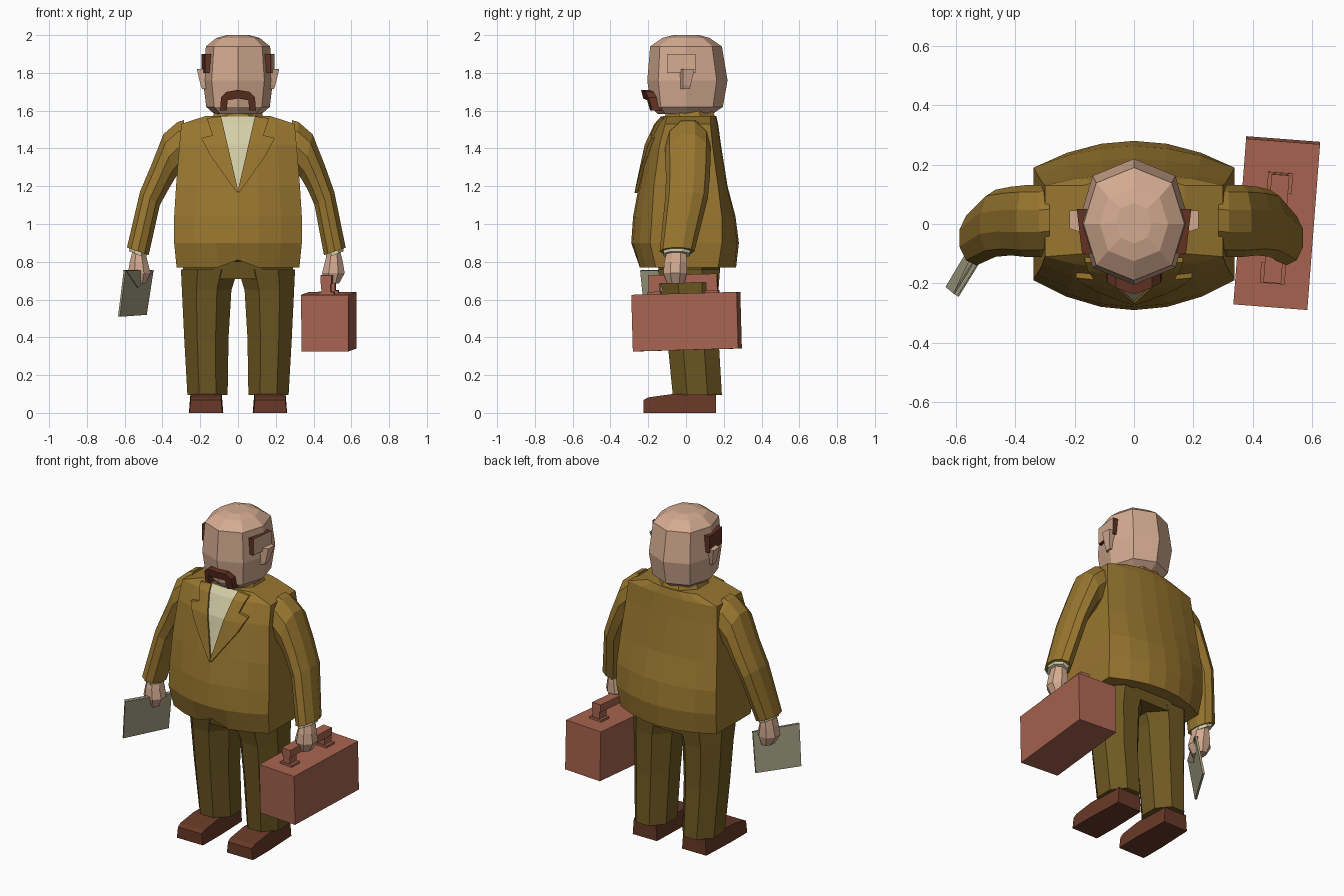
import bpy, bmesh, math
from mathutils import Vector, Matrix

if "Cube" in bpy.data.objects:
    bpy.data.objects.remove(bpy.data.objects["Cube"])


def material(name, rgb):
    m = bpy.data.materials.new(name)
    m.diffuse_color = [(c / 255 / 12.92 if c < 11 else ((c / 255 + .055) / 1.055) ** 2.4) for c in rgb] + [1]
    m.use_nodes = True
    m.node_tree.nodes["Principled BSDF"].inputs["Base Color"].default_value = m.diffuse_color
    return m


JACKET = material("mustard_jacket", (152, 118, 47))
TROUSER = material("olive_trousers", (110, 88, 34))
SKIN = material("skin", (212, 171, 145))
HAIR = material("dark_brown_hair", (98, 50, 34))
SHOE = material("brown_leather", (104, 57, 39))
CREAM = material("cream_shirt", (212, 206, 167))
PAPER = material("grey_paper", (160, 156, 128))
CASE = material("red_brown_case", (168, 100, 80))


def finish(name, bm, *mats):
    bmesh.ops.recalc_face_normals(bm, faces=bm.faces)
    me = bpy.data.meshes.new(name)
    bm.to_mesh(me)
    bm.free()
    for m in mats:
        me.materials.append(m)
    ob = bpy.data.objects.new(name, me)
    bpy.context.collection.objects.link(ob)
    return ob


def loft(name, rings, mat):
    """Skin a list of equal-sized closed rings and cap both ends."""
    bm = bmesh.new()
    rows = [[bm.verts.new(p) for p in r] for r in rings]
    n = len(rows[0])
    for a, b in zip(rows, rows[1:]):
        for i in range(n):
            bm.faces.new((a[i], a[(i + 1) % n], b[(i + 1) % n], b[i]))
    bm.faces.new(rows[0])
    bm.faces.new(rows[-1])
    return finish(name, bm, mat)


def limb_ring(s, outer, inner, yf, yb, n=8):
    """Flat-sided oval spanning outer..inner (x, z) and yf..yb."""
    k = 1 / math.cos(math.pi / n)
    (ox, oz), (ix, iz) = outer, inner
    pts = []
    for i in range(n):
        a = (i + .5) * 2 * math.pi / n
        c, d = math.cos(a) * k / 2, math.sin(a) * k / 2
        pts.append((s * ((ox + ix) / 2 + (ox - ix) * c), (yf + yb) / 2 + (yb - yf) * d,
                    (oz + iz) / 2 + (oz - iz) * c))
    return pts


def flat_ring(s, z, x0, x1, yf, yb, n=8):
    return limb_ring(s, (x1, z), (x0, z), yf, yb, n)


def box(name, lo, hi, mat, xf=None):
    bm = bmesh.new()
    bmesh.ops.create_cube(bm, size=1)
    for v in bm.verts:
        v.co = Vector([lo[i] + (v.co[i] + .5) * (hi[i] - lo[i]) for i in range(3)])
    if xf:
        bm.transform(xf)
    return finish(name, bm, mat)


# Jacket body: z, half width, front y, front corner y, back y, back corner y
BODY = [(.77, .325, -.255, -.16, .265, .17), (.90, .338, -.29, -.19, .28, .19),
        (1.04, .338, -.28, -.18, .262, .19), (1.20, .328, -.25, -.17, .22, .17),
        (1.42, .31, -.205, -.14, .185, .14), (1.53, .30, -.155, -.11, .17, .13),
        (1.572, .17, -.12, -.10, .16, .13)]
STEPS = [-1, -.67, -.33, 0, .33, .67, 1]
rings = []
for z, w, yf, yfc, yb, ybc in BODY:
    notch = .04 if z < .8 else 0
    front = [(t * w, yfc + (yf - yfc) * (1 - t * t), z + (notch if t == 0 else 0)) for t in STEPS]
    back = [(t * w, ybc + (yb - ybc) * (1 - t * t), z) for t in reversed(STEPS)]
    rings.append(front + back)
loft("jacket_body", rings, JACKET)


def front_y(x, z):
    """Depth of the jacket front at x, z."""
    for a, b in zip(BODY, BODY[1:]):
        if z <= b[0] or b is BODY[-1]:
            f = (z - a[0]) / (b[0] - a[0])
            w, yf, yc = (a[i] + (b[i] - a[i]) * f for i in (1, 2, 3))
            return yc + (yf - yc) * (1 - min(1, (x / w) ** 2))


def front_plate(name, pts, lift, mat):
    """Outline in x, z draped over the jacket front, with a folded-back rim."""
    bm = bmesh.new()
    bm.faces.new([bm.verts.new((x, 0, z)) for x, z in pts])
    cuts = [((0, 0, r[0]), (0, 0, 1)) for r in BODY] + [((x, 0, 0), (1, 0, 0)) for x in (-.1, 0, .1)]
    for co, no in cuts:
        bmesh.ops.bisect_plane(bm, geom=bm.verts[:] + bm.edges[:] + bm.faces[:], plane_co=co, plane_no=no)
    bmesh.ops.triangulate(bm, faces=bm.faces)
    for v in bm.verts:
        v.co.y = front_y(v.co.x, v.co.z) - lift
    rim = [e for e in bm.edges if e.is_boundary]
    new = bmesh.ops.extrude_edge_only(bm, edges=rim)["geom"]
    for v in new:
        if isinstance(v, bmesh.types.BMVert):
            v.co.y += lift + .01
    return finish(name, bm, mat)


front_plate("shirt_front", [(-.1, 1.568), (.1, 1.568), (0, 1.17)], .006, CREAM)
for s, side in ((-1, "left"), (1, "right")):
    front_plate(side + "_lapel", [(s * x, z) for x, z in (
        (.09, 1.57), (.165, 1.56), (.135, 1.47), (.195, 1.455), (.145, 1.36), (.005, 1.165), (0, 1.18))],
        .016, JACKET)

# Collar around the neck
loft("collar", [flat_ring(1, z, -r, r, -r + .02, r + .02) for z, r in ((1.55, .14), (1.605, .12))], JACKET)

# Head: rings with a corner at front and back; z, half width, front y, back y
rings = []
for z, w, yf, yb in ((1.582, .125, -.15, .14), (1.62, .168, -.185, .195), (1.76, .186, -.205, .22),
                     (1.94, .17, -.19, .19), (1.985, .115, -.125, .125), (2.0, .06, -.065, .07)):
    ring = []
    for i in range(8):
        a = i * math.pi / 4
        ring.append((w * math.sin(a) * (1.06 if i % 2 else 1),
                     (yf + yb) / 2 + (yb - yf) / 2 * math.cos(a) * (1.03 if i % 2 else 1), z))
    rings.append(ring)
loft("head", rings, SKIN)

# Ears and side hair
for s, side in ((-1, "left"), (1, "right")):
    loft(side + "_ear", [[(s * x0, -.035, z), (s * x1, -.015, z), (s * x1, yb, z), (s * x0, yb, z)]
                         for z, x0, x1, yb in ((1.715, .16, .19, .02), (1.735, .16, .198, .025),
                                               (1.82, .16, .218, .045))], SKIN)
    hair = loft(side + "_side_hair", [[(s * .13, -.1, z), (s * .175, -.1, z), (s * .193, .05, z), (s * .15, .05, z)]
                                      for z in (1.80, 1.90)], HAIR)
    if s > 0:  # outer face of this patch is bare skin
        hair.data.materials.append(SKIN)
        for p in hair.data.polygons:
            p.material_index = int(p.normal.x > .8)

# Moustache: arch outline extruded out of the face
arch = [(-.095, 1.60), (-.09, 1.67), (-.06, 1.70), (0, 1.71), (.06, 1.70), (.09, 1.67), (.095, 1.60),
        (.06, 1.60), (.055, 1.655), (0, 1.665), (-.055, 1.655), (-.06, 1.60)]
loft("moustache", [[(x, -.13, z) for x, z in arch],
                   [(x, -.235 + .33 * abs(x) + .25 * (1.7 - z), z) for x, z in arch]], HAIR)

# Arms, cuffs and hands
for s, side in ((-1, "left"), (1, "right")):
    e = .018 if s < 0 else 0
    loft(side + "_sleeve", [limb_ring(s, *r, n=10) for r in (
        ((.285, 1.55), (.285, 1.28), -.10, .125), ((.32, 1.54), (.31, 1.27), -.105, .125),
        ((.395, 1.475), (.335, 1.24), -.105, .125), ((.46, 1.31), (.37, 1.18), -.10, .12),
        ((.51 + e / 2, 1.17), (.405 + e / 2, 1.10), -.105, .11),
        ((.57 + e, .875), (.455 + e, .835), -.135, .04))], JACKET)
    loft(side + "_cuff", [limb_ring(s, *r) for r in (
        ((.557 + e, .89), (.462 + e, .85), -.12, .025),
        ((.558 + e, .855), (.468 + e, .82), -.12, .02))], CREAM)
    loft(side + "_hand", [flat_ring(s, *r) for r in (
        (.86, .475 + e, .54 + e, -.10, .0), (.80, .46 + e, .555 + e, -.115, .005),
        (.74, .445 + e, .565 + e, -.12, .005), (.685, .47 + e, .535 + e, -.10, -.01))], SKIN)

# Trousers and shoes
loft("trouser_seat", [flat_ring(1, z, -w, w, yf, yb) for z, w, yf, yb in (
    (.71, .285, -.135, .175), (.83, .30, -.16, .185))], TROUSER)
for s, side in ((-1, "left"), (1, "right")):
    loft(side + "_trouser_leg", [flat_ring(s, *r) for r in (
        (.095, .055, .268, -.07, .19), (.40, .05, .285, -.10, .172),
        (.65, .035, .297, -.125, .172), (.76, .0, .302, -.15, .18))], TROUSER)
    loft(side + "_shoe", [[(s * x0, y, 0), (s * x1, y, 0), (s * (x1 - .008), y, h), (s * (x0 + .008), y, h)]
                          for y, x0, x1, h in ((-.225, .082, .258, .068), (-.20, .08, .26, .082),
                                               (-.07, .078, .26, .1), (.16, .085, .25, .1))], SHOE)

# Briefcase with handle, turned slightly
xf = (Matrix.Translation((.481, .003, .483)) @ Matrix.Rotation(math.radians(-4.4), 4, 'Z')
      @ Matrix.Rotation(math.radians(1.6), 4, 'X'))
box("briefcase", (-.125, -.28, -.15), (.125, .28, .15), CASE, xf)
for name, y in (("front", -.165), ("back", .14)):
    box("handle_post_" + name, (-.025, y - .03, .145), (.025, y + .03, .24), CASE, xf)
    box("handle_foot_" + name, (-.042, y - .035, .145), (.042, y + .035, .163), CASE, xf)
box("handle_bar", (-.03, -.195, .205), (.03, .17, .25), CASE, xf)

# Envelope held in the other hand, with a flap
A, B, C, D = (Vector(p) for p in ((-.60, -.24, .755), (-.452, .0, .755), (-.488, .022, .52), (-.63, -.215, .51)))
n = (B - A).cross(D - A).normalized()
loft("envelope", [[p + n * d for p in (A, B, C, D)] for d in (-.006, .006)], PAPER)
tip = (A + B + C + D) / 4 + (A + B - C - D) * .06
for i, d in enumerate((-.009, .009)):
    loft(("inner" if i else "outer") + "_envelope_flap",
         [[p + n * (d + k) for p in (A, B, tip)] for k in (-.002, .002)], PAPER)
